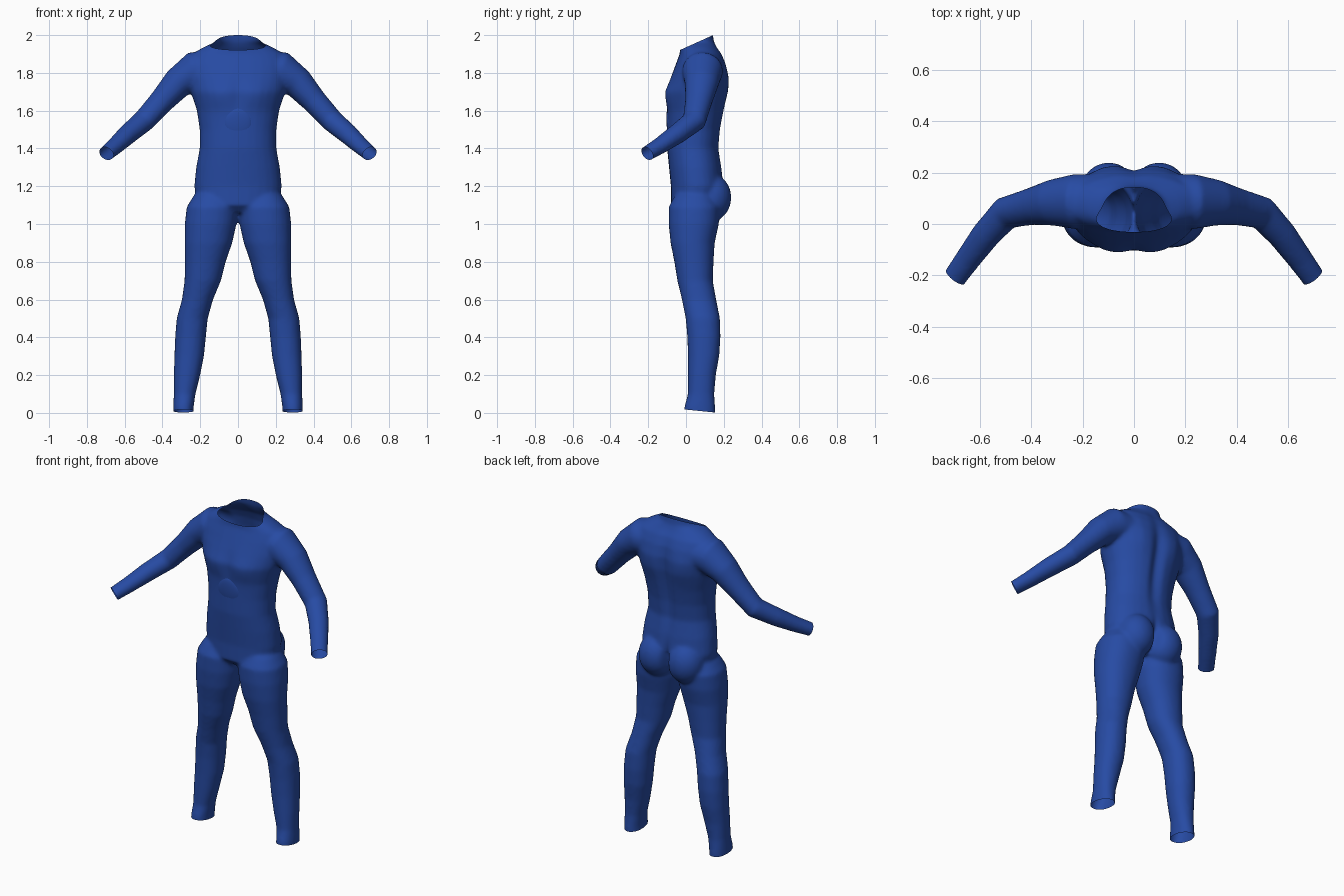
import bpy, bmesh, math
from mathutils import Vector

if "Cube" in bpy.data.objects:
    bpy.data.objects.remove(bpy.data.objects["Cube"])

suit_blue = bpy.data.materials.new("suit_blue")
suit_blue.diffuse_color = (0.02, 0.07, 0.37, 1)
suit_blue.use_nodes = True
suit_blue.node_tree.nodes["Principled BSDF"].inputs["Base Color"].default_value = suit_blue.diffuse_color
SEG = 28


def ring(bm, centre, u, v, power=2.0):
    """One superellipse loop with half axes u and v."""
    verts = []
    for i in range(SEG):
        a = 2 * math.pi * i / SEG
        c, s = math.cos(a), math.sin(a)
        cu = math.copysign(abs(c) ** (2 / power), c)
        sv = math.copysign(abs(s) ** (2 / power), s)
        verts.append(bm.verts.new(centre + u * cu + v * sv))
    return verts


def skin(bm, rings):
    """Join loops into a closed tube."""
    faces = []
    for a, b in zip(rings, rings[1:]):
        for i in range(SEG):
            j = (i + 1) % SEG
            faces.append(bm.faces.new((a[i], a[j], b[j], b[i])))
    faces += [bm.faces.new(rings[0]), bm.faces.new(rings[-1])]
    bmesh.ops.recalc_face_normals(bm, faces=faces)


def upright(bm, sections, power):
    """Tube from (z, x_min, x_max, y_front, y_back) sections."""
    skin(bm, [ring(bm, Vector(((x0 + x1) / 2, (y0 + y1) / 2, z)),
                   Vector(((x1 - x0) / 2, 0, 0)), Vector((0, (y1 - y0) / 2, 0)), power)
              for z, x0, x1, y0, y1 in sections])


def ball(bm, centre, size):
    made = bmesh.ops.create_uvsphere(bm, u_segments=28, v_segments=18, radius=1)
    for v in made["verts"]:
        v.co = Vector(centre) + Vector([a * b for a, b in zip(v.co, size)])


bm = bmesh.new()

# Torso: z, half width, front, back
torso = [(1.06, .10, -.04, .13), (1.10, .215, -.08, .18), (1.2, .232, -.08, .20),
         (1.3, .222, -.09, .19), (1.4, .203, -.10, .175), (1.5, .203, -.10, .185),
         (1.6, .218, -.10, .203), (1.7, .25, -.108, .22), (1.78, .27, -.08, .222),
         (1.85, .27, -.053, .21), (1.90, .245, -.034, .19), (1.935, .185, -.03, .165),
         (1.965, .118, -.03, .15), (2.06, .105, -.03, .135)]
upright(bm, [(z, -w, w, f, b) for z, w, f, b in torso], 2.2)

# Legs: z, inner x, outer x, front, back
leg = [(1.15, .03, .235, -.06, .15), (1.09, .0, .272, -.092, .18), (1.0, .008, .282, -.092, .174),
       (.9, .03, .283, -.082, .152), (.8, .065, .282, -.062, .146), (.7, .09, .283, -.046, .142),
       (.6, .132, .297, -.022, .16), (.5, .16, .325, -.002, .18), (.4, .17, .333, .007, .183),
       (.3, .18, .337, .01, .176), (.2, .20, .34, .01, .158), (.1, .225, .34, .01, .15),
       (.03, .235, .343, -.01, .155), (-.06, .235, .343, -.012, .157)]
# Arms: centre, upright radius, sideways radius
arm = [((.10, .09, 1.82), .09, .10), ((.23, .087, 1.81), .104, .108),
       ((.32, .083, 1.745), .082, .09), ((.40, .068, 1.655), .067, .073),
       ((.50, .043, 1.545), .059, .065), ((.58, -.045, 1.478), .053, .057),
       ((.65, -.14, 1.413), .044, .05), ((.695, -.203, 1.375), .039, .047),
       ((.74, -.262, 1.336), .039, .047)]
for s in (-1, 1):
    upright(bm, [(z, s * a, s * b, f, k) for z, a, b, f, k in leg], 2.15)
    ball(bm, (s * .098, .135, 1.14), (.108, .105, .125))
    pts = [Vector((s * p[0], p[1], p[2])) for p, _, _ in arm]
    loops = []
    for i, (_, ru, rh) in enumerate(arm):
        d = (pts[min(i + 1, len(pts) - 1)] - pts[max(i - 1, 0)]).normalized()
        side = d.cross(Vector((0, 0, 1))).normalized()
        loops.append(ring(bm, pts[i], side * rh, side.cross(d) * ru))
    skin(bm, loops)

mesh = bpy.data.meshes.new("body_parts")
bm.to_mesh(mesh)
bm.free()
suit = bpy.data.objects.new("bodysuit", mesh)
bpy.context.collection.objects.link(suit)

# Fuse the parts into one smooth skin
remesh = suit.modifiers.new("fuse", 'REMESH')
remesh.mode = 'VOXEL'
remesh.voxel_size = 0.011
soften = suit.modifiers.new("soften", 'SMOOTH')
soften.factor = 0.5
soften.iterations = 7
fused = bpy.data.meshes.new_from_object(
    suit.evaluated_get(bpy.context.evaluated_depsgraph_get()))
suit.modifiers.clear()
suit.data = fused


def bump(value, centre, width):
    return math.exp(-((value - centre) / width) ** 2)


bm = bmesh.new()
bm.from_mesh(fused)

# Spine groove, seat cleft, shoulder blades and chest
for v in bm.verts:
    x, y, z = v.co
    if abs(x) > .3 or z < .9:
        continue
    if y > .08:
        k = min(1, (y - .08) / .06)
        v.co.y -= k * .022 * bump(x, 0, .035) * bump(z, 1.6, .24)
        v.co.y -= k * .03 * bump(x, 0, .02) * bump(z, 1.13, .09)
        v.co.y += k * .012 * bump(abs(x), .11, .07) * bump(z, 1.74, .1)
    elif y < 0:
        k = min(1, -y / .05)
        v.co.y -= k * .010 * bump(abs(x), .10, .07) * bump(z, 1.68, .07)
        v.co.y += k * .006 * bump(x, 0, .03) * bump(z, 1.68, .1)


def open_end(keep, point, normal):
    """Trim the skin past a plane, only where keep(centre) holds."""
    faces = [f for f in bm.faces if keep(f.calc_center_median())]
    edges = {e for f in faces for e in f.edges}
    verts = {v for f in faces for v in f.verts}
    bmesh.ops.bisect_plane(bm, geom=list(verts) + list(edges) + faces, dist=1e-5,
                           plane_co=point, plane_no=normal, clear_outer=True)


# Neck, wrist and ankle openings
open_end(lambda c: c.z > 1.86, (0, -.03, 1.922), (0, -.45, 1))
open_end(lambda c: c.z < .2, (0, .155, .002), (0, -.1, -1))
for s in (-1, 1):
    open_end(lambda c: c.x * s > .6, (s * .697, -.205, 1.373), (s * .195, -.25, -.15))
for f in bm.faces:
    f.smooth = True
bm.to_mesh(fused)
bm.free()
fused.materials.clear()
fused.materials.append(suit_blue)

# Shallow rounded belly panel, buried at its upper edge
bm = bmesh.new()
ball(bm, (0, 0, 0), (.075, .016, .085))
for f in bm.faces:
    f.smooth = True
mesh = bpy.data.meshes.new("belly_panel")
bm.to_mesh(mesh)
bm.free()
mesh.materials.append(suit_blue)
panel = bpy.data.objects.new("belly_panel", mesh)
panel.location = (0, -.087, 1.53)
panel.rotation_euler.x = math.radians(4)
bpy.context.collection.objects.link(panel)
